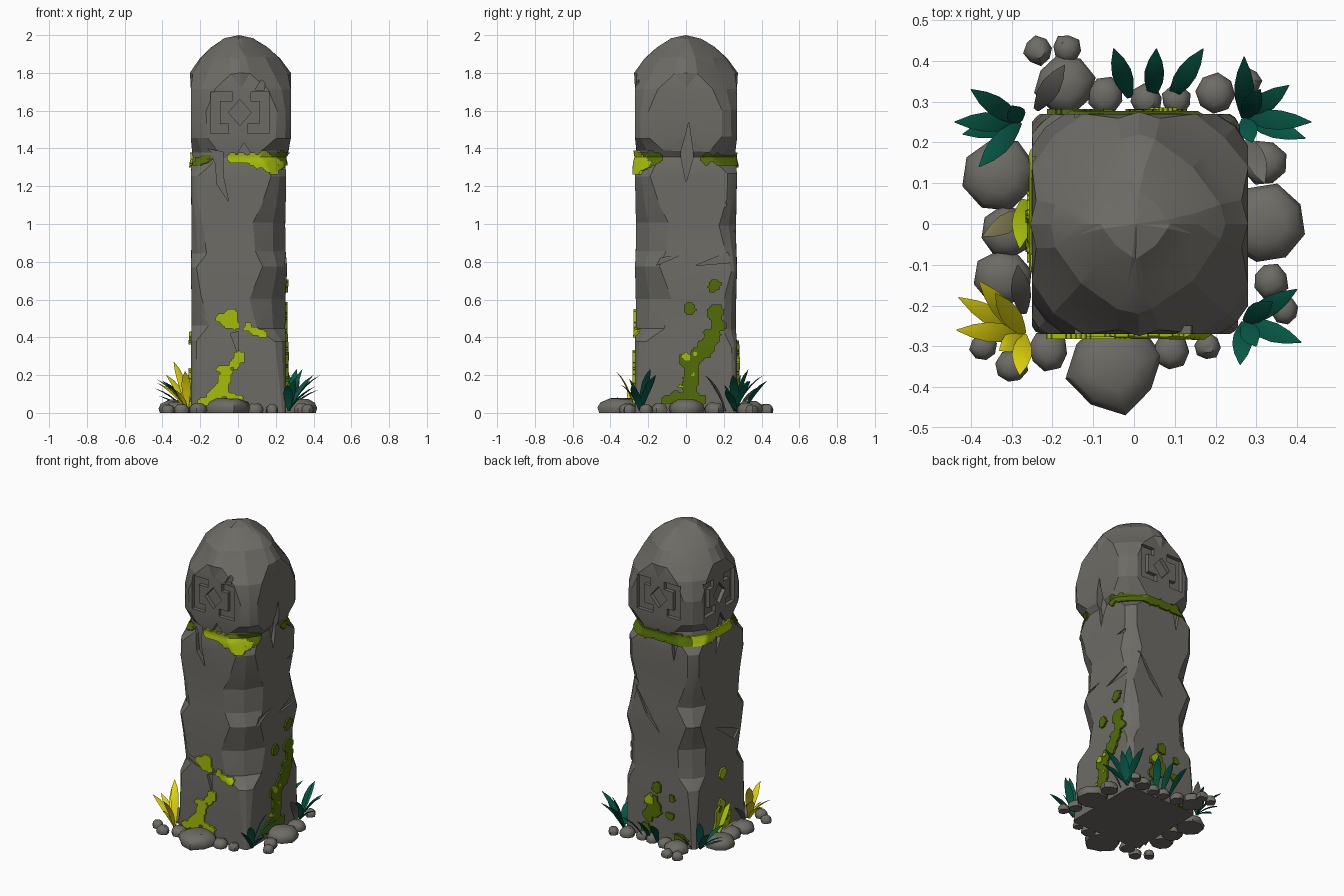
import bpy, bmesh, math, random
from mathutils import Vector, noise
from mathutils.bvhtree import BVHTree

if "Cube" in bpy.data.objects:
    bpy.data.objects.remove(bpy.data.objects["Cube"])

random.seed(4)

def mat(name, rgb):
    m = bpy.data.materials.new(name)
    m.diffuse_color = (*rgb, 1)
    m.use_nodes = True
    m.node_tree.nodes["Principled BSDF"].inputs["Base Color"].default_value = m.diffuse_color
    return m

STONE = mat("grey stone", (0.155, 0.148, 0.131))
LIME = mat("lime moss", (0.38, 0.50, 0.003))
MOSS = mat("dark moss", (0.085, 0.15, 0.002))
TEAL = mat("teal leaf", (0.002, 0.10, 0.063))
YELLOW = mat("yellow leaf", (0.85, 0.75, 0.004))
OLIVE = mat("dry leaf", (0.24, 0.22, 0.09))

def make(name, bm, material, angle=None):
    bmesh.ops.recalc_face_normals(bm, faces=bm.faces)
    me = bpy.data.meshes.new(name)
    bm.to_mesh(me)
    bm.free()
    ob = bpy.data.objects.new(name, me)
    bpy.context.collection.objects.link(ob)
    me.materials.append(material)
    if angle:
        smooth(ob, angle)
    return ob

def smooth(ob, angle):
    bpy.ops.object.select_all(action='DESELECT')
    bpy.context.view_layer.objects.active = ob
    ob.select_set(True)
    bpy.ops.object.shade_smooth_by_angle(angle=math.radians(angle))

# Side frames: normal, sideways axis, distance from the centre
SIDES = {"front": (Vector((0, -1, 0)), Vector((1, 0, 0)), .27),
         "right": (Vector((1, 0, 0)), Vector((0, 1, 0)), .26),
         "back": (Vector((0, 1, 0)), Vector((1, 0, 0)), .27),
         "left": (Vector((-1, 0, 0)), Vector((0, 1, 0)), .25)}

def at(side, u, z, d=0):
    n, a, dist = SIDES[side]
    return n * (dist + d) + a * u + Vector((0, 0, z))

# Pillar: chipped square rings (z, scale, right edge, chamfers of the four corners)
RINGS = [
    (0, 1, .255, (.02, .02, .02, .02)), (.2, 1, .255, (.03, .04, .03, .03)),
    (.36, 1, .255, (.03, .06, .03, .05)), (.44, .98, .255, (.09, .15, .07, .11)),
    (.6, .985, .255, (.05, .19, .06, .12)), (.77, 1, .26, (.03, .13, .03, .06)),
    (.87, .985, .255, (.08, .16, .06, .13)), (1.0, .98, .255, (.06, .17, .09, .09)),
    (1.12, .99, .255, (.03, .13, .05, .05)), (1.26, 1, .255, (.04, .08, .05, .05)),
    (1.32, .98, .255, (.10, .11, .10, .10)), (1.355, .95, .255, (.12, .13, .12, .12)),
    (1.385, .97, .275, (.14, .14, .14, .14)), (1.46, 1, .28, (.09, .08, .08, .09)),
    (1.6, 1, .28, (.08, .07, .08, .08)), (1.72, 1, .28, (.13, .12, .13, .13)),
    (1.80, .96, .275, (.20, .20, .20, .20)), (1.875, .77, .275, (.15, .17, .16, .16)),
    (1.935, .54, .275, (.12, .12, .12, .12)), (1.978, .30, .275, (.07, .07, .07, .07))]
bm = bmesh.new()
prev = None
for z, s, xr, ch in RINGS:
    x0, x1, y = -.25 * s, xr * s, .27 * s
    pts = []
    corners = [(x0, -y, 1, 1), (x1, -y, -1, 1), (x1, y, -1, -1), (x0, y, 1, -1)]
    mids = [((x0 + x1) / 2, -y), (x1, 0), ((x0 + x1) / 2, y), (x0, 0)]
    bulge = 1.06 if z > 1.78 else 1
    for i, ((cx, cy, sx, sy), c) in enumerate(zip(corners, ch)):
        a, b = (cx, cy + sy * c), (cx + sx * c, cy)
        dz = random.uniform(-.03, .03) if .3 < z < 1.25 else random.uniform(-.008, .008) * (z > 0)
        j = random.uniform(.36, .46) * c
        if i % 2:
            a, b = b, a
        pts += [(*a, z + dz), (cx + sx * j, cy + sy * j, z + dz), (*b, z + dz),
                (mids[i][0] * bulge, mids[i][1] * bulge, z)]
    ring = [bm.verts.new(p) for p in pts]
    if prev:
        for k in range(16):
            bm.faces.new((prev[k], prev[(k + 1) % 16], ring[(k + 1) % 16], ring[k]))
    else:
        bm.faces.new(ring)
    prev = ring
tip = bm.verts.new((.005, 0, 2))
for k in range(16):
    bm.faces.new((prev[k], prev[(k + 1) % 16], tip))
bmesh.ops.triangulate(bm, faces=bm.faces)
surface = BVHTree.FromBMesh(bm)
pillar = make("pillar", bm, STONE)

def volume(mesh):
    bm = bmesh.new()
    bm.from_mesh(mesh)
    v = bm.calc_volume(signed=True)
    bm.free()
    return v

# Carvings and cracks: flat outlines pushed into the sides
def carve(side, pts, depth, lift=.05):
    bm = bmesh.new()
    lo = [bm.verts.new(at(side, u, z, -depth)) for u, z in pts]
    hi = [bm.verts.new(at(side, u, z, lift)) for u, z in pts]
    bm.faces.new(lo)
    bm.faces.new(hi)
    for k in range(len(pts)):
        m = (k + 1) % len(pts)
        bm.faces.new((lo[k], lo[m], hi[m], hi[k]))
    bmesh.ops.triangulate(bm, faces=bm.faces)
    cut = make("carving_cutter", bm, STONE)
    before = volume(pillar.data)
    for solver in ('MANIFOLD', 'EXACT'):
        keep = pillar.data.copy()
        mod = pillar.modifiers.new("carve", 'BOOLEAN')
        mod.operation, mod.solver, mod.object = 'DIFFERENCE', solver, cut
        bpy.context.view_layer.objects.active = pillar
        bpy.ops.object.modifier_apply(modifier=mod.name)
        if .97 * before < volume(pillar.data) < before - 1e-7:
            break
        pillar.data = keep          # a failed cut is undone
    bpy.data.objects.remove(cut)

# abstract ornament: broken square border around a diamond
BORDER = [(-.155, -.11), (-.06, -.11), (-.06, -.06), (-.105, -.06), (-.105, .06), (-.04, .06),
          (-.04, .11), (-.155, .11)]
DIAMOND = [(0, -.07), (.06, 0), (0, .07), (-.06, 0)]
for side in ("front", "back", "left"):
    for shape in (BORDER, [(-u, -v) for u, v in BORDER], DIAMOND):
        carve(side, [(u + .01, v + 1.59) for u, v in shape], .025)
for side, depth, pts in [
    ("front", .03, [(-.16, 1.40), (-.08, 1.38), (-.08, 1.26), (-.05, 1.12), (-.11, 1.21), (-.12, 1.32)]),
    ("front", .04, [(-.01, 1.36), (.03, 1.43), (.08, 1.36)]),
    ("front", .02, [(.09, 1.71), (.15, 1.81), (.14, 1.71)]),
    ("front", .02, [(-.04, .42), (.0, .43), (.0, .31)]),
    ("front", .012, [(.15, 1.12), (.29, 1.13), (.29, 1.09)]),
    ("front", .012, [(-.29, .56), (-.12, .50), (.02, .455), (.15, .45), (.02, .43), (-.12, .46)]),
    ("right", .03, [(-.03, 1.37), (.015, 1.54), (.04, 1.36), (.0, 1.22)]),
    ("right", .014, [(.14, 1.10), (.29, 1.12), (.29, 1.08)]),
    ("right", .014, [(-.25, .80), (-.02, .84), (-.18, .77)]),
    ("right", .014, [(.05, .78), (.29, .88), (.29, .80)]),
    ("back", .025, [(-.14, 1.38), (-.10, 1.2), (-.07, 1.38)]),
    ("back", .016, [(.2, 1.0), (.0, .70), (.1, .80)]),
    ("left", .025, [(-.06, 1.38), (.0, 1.46), (.05, 1.2)]),
    ("left", .016, [(-.2, .62), (.05, .72), (-.15, .57)])]:
    carve(side, pts, depth)
smooth(pillar, 14)

# Moss: ragged sheets of overlapping blobs laid on the stone
def moss(name, side, blobs, material, thick=.012, step=.012):
    n = SIDES[side][0]
    bm = bmesh.new()
    grid = {}
    def vert(i, k):
        if (i, k) not in grid:
            grid[i, k] = bm.verts.new((i * step, k * step, 0))
        return grid[i, k]
    for i in range(-24, 25):
        for k in range(0, 120):
            u, z = (i + .5) * step, (k + .5) * step
            wob = 1 + .35 * noise.noise(Vector((u * 28, z * 28, 3)))
            if any(math.hypot(u - a, z - b) < r * wob for a, b, r in blobs):
                bm.faces.new([vert(i, k), vert(i + 1, k), vert(i + 1, k + 1), vert(i, k + 1)])
    bmesh.ops.smooth_vert(bm, verts=bm.verts, factor=.5, use_axis_x=True, use_axis_y=True)
    lost = []
    for v in bm.verts:
        hit = surface.ray_cast(at(side, v.co.x, v.co.y, .3), -n, .42)[0]
        if hit:
            v.co = hit
        else:
            lost.append(v)
    bmesh.ops.delete(bm, geom=lost, context='VERTS')
    ext = bmesh.ops.extrude_face_region(bm, geom=bm.faces[:], use_keep_orig=True)
    for v in ext["geom"]:
        if isinstance(v, bmesh.types.BMVert):
            v.co += n * thick
    make(name, bm, material, 35)

moss("front_moss_low", "front", [(-.18, .06, .03), (-.13, .08, .04), (-.09, .12, .045), (-.03, .07, .035),
     (.0, .07, .03), (-.08, .17, .04), (-.06, .22, .035), (-.02, .26, .03), (.01, .30, .035), (-.1, .23, .02)], LIME)
moss("front_moss_middle", "front", [(-.09, .50, .03), (-.05, .49, .05), (-.02, .47, .035), (-.03, .52, .03)], LIME)
moss("front_moss_tail", "front", [(.05, .45, .025), (.09, .43, .028), (.13, .42, .028)], LIME)
moss("front_moss_neck", "front", [(-.03, 1.35, .03), (.02, 1.35, .035), (.08, 1.345, .04), (.14, 1.335, .055),
     (.19, 1.31, .045), (.22, 1.33, .04)], LIME, .016)
moss("front_moss_corner", "front", [(-.235, 1.335, .03)], MOSS)
moss("right_moss_low", "right", [(-.10, .07, .03), (-.05, .07, .045), (.02, .08, .05), (.08, .07, .03), (.02, .14, .05),
     (.03, .2, .05), (.02, .27, .055), (.07, .31, .045), (.11, .35, .05), (.14, .41, .048), (.17, .47, .045),
     (.16, .53, .05), (.02, .55, .035), (.15, .67, .035)], MOSS)
moss("right_moss_light", "right", [(-.03, .14, .015), (.04, .2, .015), (.0, .3, .022), (.05, .31, .015)], LIME, .016)
moss("right_moss_neck", "right", [(-.24, 1.33, .05), (-.19, 1.345, .045), (-.15, 1.35, .03), (.11, 1.35, .035),
     (.17, 1.345, .035), (.22, 1.34, .035)], MOSS)
moss("right_moss_neck_light", "right", [(-.225, 1.33, .02)], LIME, .017)
moss("back_moss_low", "back", [(.06, .24, .05), (.04, .20, .06), (.08, .15, .04), (-.08, .18, .03), (.10, .06, .04),
     (.02, .34, .035), (-.15, .04, .05), (-.09, .3, .025)], MOSS)
moss("back_moss_light", "back", [(.07, .26, .035)], LIME, .016)
moss("back_moss_neck", "back", [(u / 100, 1.34, .033) for u in range(-22, 23, 4)], MOSS)
moss("left_moss_low", "left", [(-.02, .05, .05), (-.05, .1, .045), (.02, .15, .045), (.0, .2, .035), (.03, .06, .05),
     (-.02, .40, .035)], LIME)
moss("left_moss_dark", "left", [(-.05, .1, .02), (.02, .18, .022)], MOSS, .016)
moss("left_moss_neck", "left", [(u / 100, 1.34, .036) for u in range(-8, 25, 4)], LIME)
moss("left_moss_corner", "left", [(-.23, 1.34, .03)], MOSS)

# Stones around the foot: (x, y, radius), built as rough octagonal pebbles
STONES = [(-.05, -.35, .115), (-.21, -.31, .05), (-.30, -.35, .04), (-.37, -.30, .033), (-.32, -.13, .07),
          (-.31, -.02, .065), (-.33, .12, .09), (-.17, .34, .075), (-.235, .425, .036), (-.165, .43, .035),
          (-.07, .315, .047), (.03, .305, .04), (.105, .305, .037), (.20, .32, .05), (.28, .35, .033),
          (.32, .15, .055), (.325, .0, .1), (.335, -.14, .045), (.37, -.21, .035), (.18, -.30, .033), (.09, -.31, .046)]
bm = bmesh.new()
for x, y, r in STONES:
    turn, h, prev = random.uniform(0, 6), .03 + r * .42, None
    rough = [random.uniform(.92, 1.07) * r for k in range(8)]
    for w, z in ((.92, 0), (1, .35), (.87, .72), (.5, 1)):
        ring = [bm.verts.new((x + q * w * math.cos(turn + k * math.pi / 4), y + q * w * math.sin(turn + k * math.pi / 4),
                              z * h * random.uniform(.93, 1.04))) for k, q in enumerate(rough)]
        for k in range(8 if prev else 0):
            bm.faces.new((prev[k], prev[(k + 1) % 8], ring[(k + 1) % 8], ring[k]))
        if z in (0, 1):
            bm.faces.new(ring)
        prev = ring
make("base_stones", bm, STONE, 50)

# Leaves: thin ridged blades arching from a root to a tip (x, y, z)
def leaves(name, root, tips, material, width=.024):
    bm = bmesh.new()
    for tx, ty, tz in tips:
        a, c = Vector((*root, .01)), Vector((tx, ty, tz))
        b = a.lerp(c, .35)
        b.z = tz * .7
        side = Vector((a.y - c.y, c.x - a.x, 0)).normalized()
        rings = []
        for k, w in enumerate((.3, .65, .95, 1, .7, .05)):
            t = k / 5
            p = a * (1 - t) ** 2 + b * 2 * t * (1 - t) + c * t * t
            tan = (b - a).lerp(c - b, t).normalized()
            up = tan.cross(side) * (w * .004)
            rings.append([bm.verts.new(q) for q in (p + side * w * width, p + up, p - side * w * width, p - up)])
        for lo, hi in zip(rings, rings[1:]):
            for k in range(4):
                bm.faces.new((lo[k], lo[(k + 1) % 4], hi[(k + 1) % 4], hi[k]))
        bm.faces.new(rings[0])
        bm.faces.new(rings[-1])
    make(name, bm, material, 30)

leaves("back_left_plant", (-.28, .25), [(-.44, .25, .13), (-.40, .33, .17), (-.38, .14, .16), (-.42, .22, .09), (-.30, .29, .2)], TEAL)
for x, tx in ((-.01, -.05), (.045, .055), (.09, .17)):
    leaves("back_plant", (x, .31), [(tx, .43, .17)], TEAL)
leaves("back_right_plant", (.27, .26), [(.27, .41, .2), (.38, .34, .17), (.435, .25, .2), (.42, .21, .12), (.31, .33, .23), (.29, .2, .15)], TEAL)
leaves("front_right_plant", (.27, -.24), [(.40, -.16, .2), (.41, -.29, .14), (.26, -.345, .15), (.34, -.19, .23), (.30, -.30, .18)], TEAL)
leaves("front_left_plant", (-.27, -.27), [(-.38, -.14, .2), (-.43, -.18, .16), (-.435, -.26, .18), (-.34, -.17, .27), (-.28, -.37, .22), (-.33, -.31, .12)], YELLOW)
leaves("left_plant", (-.27, .06), [(-.28, -.06, .2)], LIME)
leaves("dry_leaf", (-.26, .03), [(-.37, -.03, .12)], OLIVE)
for root, tip in (((-.24, .28), (-.17, .39, .14)), ((-.27, -.22), (-.285, -.1, .15)), ((.28, .21), (.32, .1, .2))):
    leaves("withered_leaf", root, [tip], STONE)
